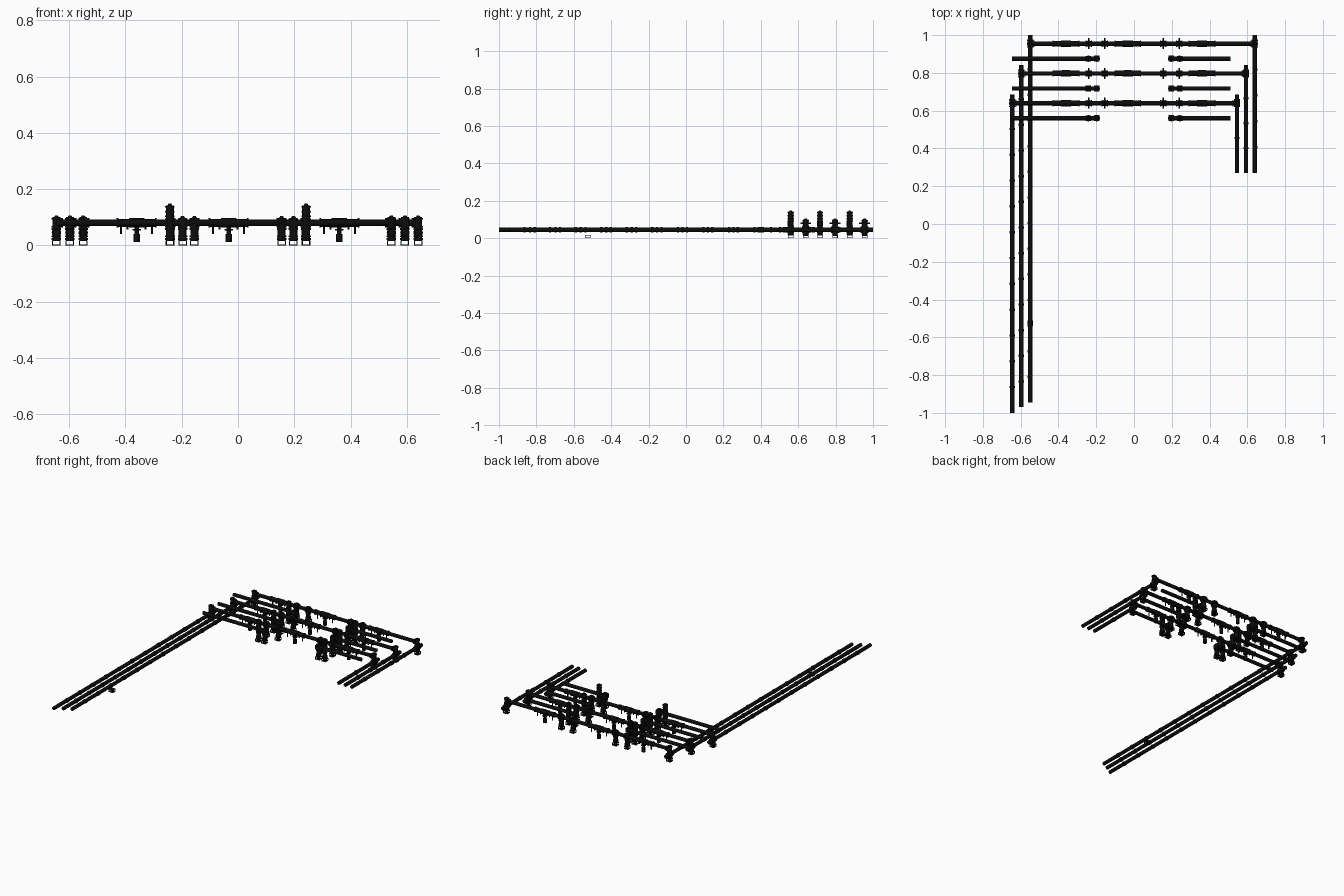
import bpy, bmesh, math
from mathutils import Vector, Matrix

if "Cube" in bpy.data.objects:
    bpy.data.objects.remove(bpy.data.objects["Cube"])

parts = {}          # part name -> bmesh
LOW, HIGH = 0.045, 0.08
R, RF = 0.0115, 0.0168   # pipe and flange radius


def mesh_of(name):
    if name not in parts:
        parts[name] = bmesh.new()
    return parts[name]


def cyl(name, a, b, r, seg=16, r2=None):
    a, b = Vector(a), Vector(b)
    d = b - a
    rot = d.to_track_quat('Z', 'Y').to_matrix().to_4x4()
    bmesh.ops.create_cone(mesh_of(name), cap_ends=True, segments=seg, radius1=r,
                          radius2=r if r2 is None else r2, depth=d.length,
                          matrix=Matrix.Translation((a + b) / 2) @ rot)


def box(name, c, s):
    bmesh.ops.create_cube(mesh_of(name), size=1,
                          matrix=Matrix.Translation(c) @ Matrix.Diagonal((*s, 1)))


def flange(name, c, axis, r=RF, t=0.006):
    c, h = Vector(c), Vector(axis) * t / 2
    cyl(name, c - h, c + h, r)


def pedestal(x, y):
    # open stand: base plate, top plate and four thin legs
    box("pedestal", (x, y, 0.0015), (0.030, 0.030, 0.003))
    box("pedestal", (x, y, 0.0165), (0.030, 0.030, 0.003))
    for sx in (-1, 1):
        for sy in (-1, 1):
            box("pedestal", (x + sx * 0.0133, y + sy * 0.0133, 0.009), (0.0034, 0.0034, 0.018))


def column(name, x, y, top):
    # pedestal, riser, flanges and domed cap
    pedestal(x, y)
    cyl(name, (x, y, 0.018), (x, y, top - 0.006), 0.014)
    for z in (0.023, 0.032, 0.058, 0.066, top - 0.011):
        flange(name, (x, y, z), (0, 0, 1))
    cyl(name, (x, y, top - 0.008), (x, y, top), 0.010, r2=0.005)


def side_flanges(name, x, y, z, axis, off=0.018):
    for s in (-1, 1):
        flange(name, Vector((x, y, z)) + Vector(axis) * off * s, axis)


def meter(x, y):
    # thick inline body with drain stem and small legs
    for s in (-1, 1):
        cyl("meter_body", (x + s * 0.018, y, HIGH), (x + s * 0.068, y, HIGH), 0.0145)
        flange("meter_body", (x + s * 0.068, y, HIGH), (1, 0, 0))
        flange("meter_body", (x + s * 0.024, y, HIGH), (1, 0, 0))
        cyl("meter_leg", (x + s * 0.055, y, 0.04), (x + s * 0.055, y, HIGH), 0.0035, 8)
        cyl("meter_leg", (x + s * 0.032, y, 0.056), (x + s * 0.032, y, HIGH), 0.0035, 8)
    cyl("meter_body", (x - 0.02, y, HIGH), (x + 0.02, y, HIGH), 0.017)
    cyl("drain_stem", (x, y, 0.012), (x, y, HIGH), 0.008)
    flange("drain_stem", (x, y, 0.056), (0, 0, 1), 0.015, 0.006)
    cyl("drain_stem", (x, y, 0.012), (x, y, 0.04), 0.012)


def couplings(x, y0, y1, step):
    n = max(2, int((y1 - y0) / step))
    for i in range(1, n):
        y = y0 + (y1 - y0) * i / n
        cyl("pipe_coupling", (x, y - 0.006, LOW), (x, y + 0.006, LOW), 0.0138)


# three header loops: left x, left front end, right x, cross-pipe y
for xl, yf, xr, yc in ((-0.645, -1.0, 0.545, 0.64),
                       (-0.597, -0.97, 0.593, 0.797),
                       (-0.55, -0.945, 0.64, 0.955)):
    back = yc + 0.045
    cyl("left_header_pipe", (xl, yf, LOW), (xl, back, LOW), R)
    cyl("right_header_pipe", (xr, 0.27, LOW), (xr, back, LOW), R)
    couplings(xl, yf, yc, 0.13)
    couplings(xr, 0.27, yc, 0.13)
    cyl("cross_pipe", (xl, yc, HIGH), (xr, yc, HIGH), R)
    for x in (xl, xr):
        column("corner_riser", x, yc, 0.106)
        side_flanges("corner_riser", x, yc, LOW, (0, 1, 0))
        s = -1 if x > 0 else 1
        flange("corner_riser", (x + s * 0.02, yc, HIGH), (1, 0, 0))
    # valves on the cross pipe with crosswise handles
    for x in (-0.24, -0.155, 0.155, 0.24):
        column("cross_valve", x, yc, 0.104)
        side_flanges("cross_valve", x, yc, HIGH, (1, 0, 0), 0.015)
        cyl("valve_handle", (x, yc - 0.029, HIGH), (x, yc + 0.029, HIGH), 0.0045, 8)
    for x in (-0.36, -0.033, 0.36):
        meter(x, yc)
    # branch pipes in front of the cross pipe
    yb = yc - 0.08
    for s, outer in ((-1, -0.645), (1, 0.51)):
        cyl("branch_pipe", (s * 0.197, yb, HIGH), (outer, yb, HIGH), R)
        column("branch_end_riser", s * 0.197, yb, 0.104)
        box("branch_end_riser", (s * 0.197, yb, HIGH), (0.030, 0.032, 0.028))
        column("branch_valve", s * 0.242, yb, 0.148)
        for z in (0.092, 0.104, 0.120):
            flange("branch_valve", (s * 0.242, yb, z), (0, 0, 1))

# lone pipe stand under the inner left header
pedestal(-0.55, -0.525)

# near-black paint for the whole pipework
paint = bpy.data.materials.new("black_paint")
paint.diffuse_color = (0.004, 0.004, 0.004, 1)
paint.use_nodes = True
paint.node_tree.nodes["Principled BSDF"].inputs["Base Color"].default_value = paint.diffuse_color

# turn each collected part into an object
for name, bm in parts.items():
    me = bpy.data.meshes.new(name)
    bm.to_mesh(me)
    bm.free()
    me.materials.append(paint)
    ob = bpy.data.objects.new(name, me)
    bpy.context.collection.objects.link(ob)
    if name != "pedestal":
        bpy.ops.object.select_all(action='DESELECT')
        ob.select_set(True)
        bpy.context.view_layer.objects.active = ob
        bpy.ops.object.shade_smooth_by_angle(angle=math.radians(35))
